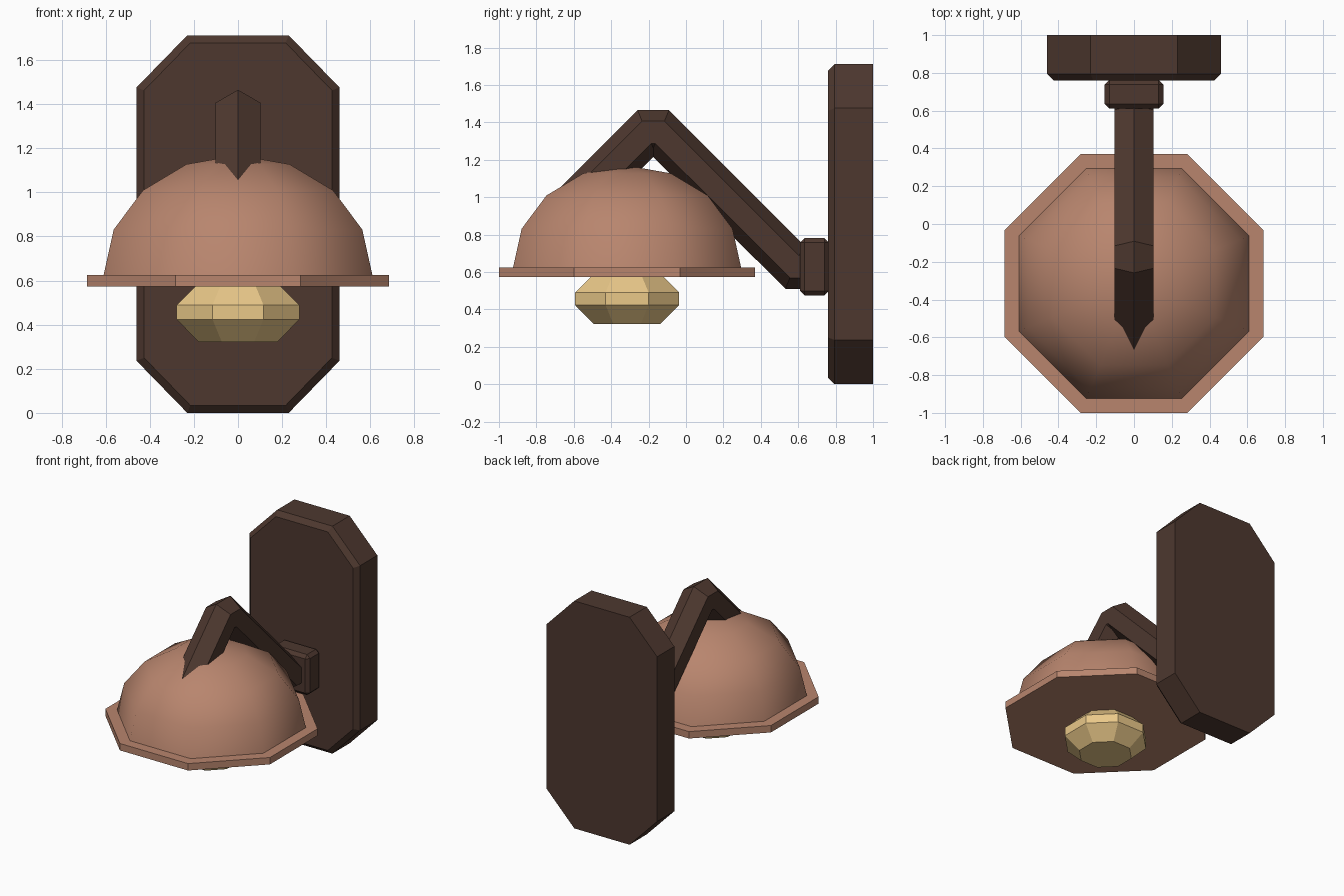
import bpy, bmesh, math
from mathutils import Vector

if "Cube" in bpy.data.objects:
    bpy.data.objects.remove(bpy.data.objects["Cube"])

def material(name, rgb):
    m = bpy.data.materials.new(name)
    m.diffuse_color = (*rgb, 1)
    m.use_nodes = True
    m.node_tree.nodes["Principled BSDF"].inputs["Base Color"].default_value = m.diffuse_color
    return m

BRONZE = material("dark_bronze", (0.075, 0.039, 0.028))
COPPER = material("copper", (0.48, 0.235, 0.155))
GLOW = material("warm_glass", (0.82, 0.58, 0.25))

def loft(name, rings, mat, smooth=False):
    """Skin a stack of equal-length rings; a one-point last ring makes a pole."""
    bm = bmesh.new()
    loops = [[bm.verts.new(p) for p in ring] for ring in rings]
    n = len(loops[0])
    for a, b in zip(loops, loops[1:]):
        for i in range(n):
            j = (i + 1) % n
            bm.faces.new((a[i], a[j], b[0]) if len(b) == 1 else (a[i], a[j], b[j], b[i]))
    bm.faces.new(loops[0])
    if len(loops[-1]) > 1:
        bm.faces.new(loops[-1])
    bmesh.ops.recalc_face_normals(bm, faces=bm.faces)
    for f in bm.faces:
        f.smooth = smooth and len(f.verts) < 5
    me = bpy.data.meshes.new(name)
    bm.to_mesh(me)
    bm.free()
    me.materials.append(mat)
    ob = bpy.data.objects.new(name, me)
    bpy.context.collection.objects.link(ob)
    return ob

LAMP_Y = -0.315

def octagon(flat, z):
    """Octagon with flats at distance `flat` from the lamp axis."""
    if flat < 1e-4:
        return [(0, LAMP_Y, z)]
    r = flat / math.cos(math.pi / 8)
    angles = [math.pi / 8 + i * math.pi / 4 for i in range(8)]
    return [(r * math.cos(a), LAMP_Y + r * math.sin(a), z) for a in angles]

# Wall plate: tall octagon with a chamfered front edge
def plate_ring(y, inset):
    x1, x2 = 0.23 - inset * 0.41, 0.46 - inset
    h1, h2 = 0.62 - inset * 0.41, 0.856 - inset
    pts = [(x1, h2), (x2, h1), (x2, -h1), (x1, -h2), (-x1, -h2), (-x2, -h1), (-x2, h1), (-x1, h2)]
    return [(x, y, 0.856 + z) for x, z in pts]

loft("wall_plate", [plate_ring(1.0, 0), plate_ring(0.795, 0), plate_ring(0.76, 0.034)], BRONZE)

# Mounting block: bevelled box
bm = bmesh.new()
bmesh.ops.create_cube(bm, size=1)
for v in bm.verts:
    v.co = Vector((v.co.x * 0.31, v.co.y * 0.153 + 0.687, v.co.z * 0.305 + 0.628))
bmesh.ops.bevel(bm, geom=bm.edges[:], offset=0.024, segments=1, affect='EDGES')
me = bpy.data.meshes.new("mounting_block")
bm.to_mesh(me)
bm.free()
me.materials.append(BRONZE)
bpy.context.collection.objects.link(bpy.data.objects.new("mounting_block", me))

# Arm: hexagonal bar swept along a bent path with mitred corners
path = [Vector(p) for p in ((0.70, 0.628), (0.58, 0.628), (-0.14, 1.347), (-0.21, 1.347), (-0.60, 0.957))]
rings = []
for i, p in enumerate(path):
    d_in = (p - path[i - 1]).normalized() if i else (path[1] - p).normalized()
    d_out = (path[i + 1] - p).normalized() if i < len(path) - 1 else d_in
    t = (d_in + d_out).normalized()
    normal = Vector((t.y, -t.x)) / t.dot(d_in)
    ring = []
    for k in range(6):
        a = k * math.pi / 3
        q = p + normal * (0.118 * math.cos(a))
        ring.append((0.118 * math.sin(a), q.x, q.y))
    rings.append(ring)
loft("arm", rings, BRONZE)

# Shade: smooth eight-sided half dome
dome = [octagon(0.61 * math.cos(k * math.pi / 8), 0.622 + 0.547 * math.sin(k * math.pi / 8)) for k in range(5)]
loft("shade_dome", dome, COPPER, smooth=True)

# Shade rim: flat octagonal plate
loft("shade_rim", [octagon(0.685, 0.573), octagon(0.685, 0.625)], COPPER)

# Bulb: chamfered octagonal drum
bulb = [(0.178, 0.322), (0.278, 0.423), (0.278, 0.49), (0.178, 0.59)]
loft("bulb", [octagon(f, z) for f, z in bulb], GLOW)
